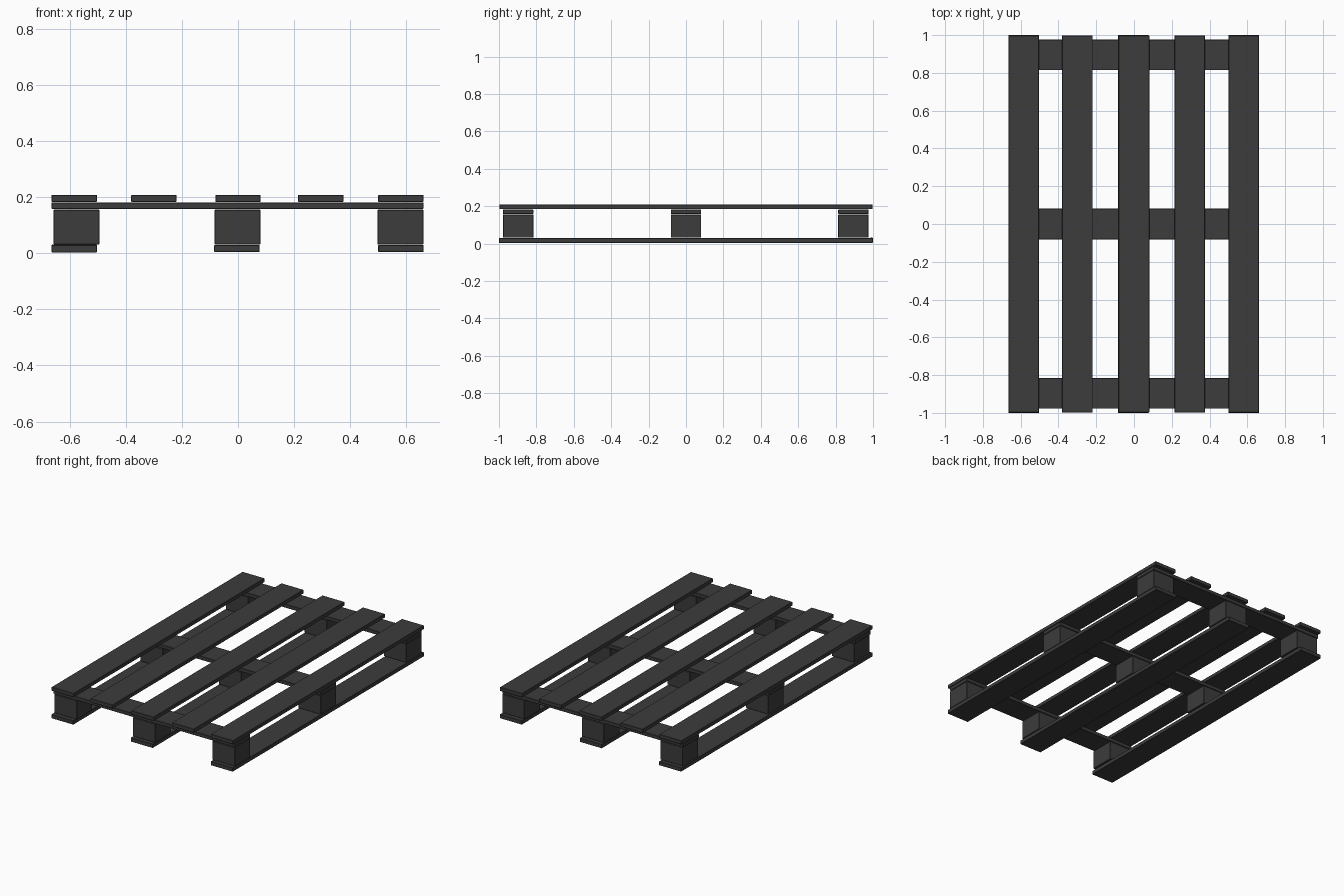
import bpy

cube = bpy.data.objects.get("Cube")
if cube:
    bpy.data.objects.remove(cube)

wood = bpy.data.materials.new("dark_grey_wood")
colour = (0.045, 0.045, 0.045, 1)
wood.diffuse_color = colour
wood.use_nodes = True
bsdf = wood.node_tree.nodes["Principled BSDF"]
bsdf.inputs["Base Color"].default_value = colour
bsdf.inputs["Roughness"].default_value = 0.8


def plank(name, centre, size, tilt=0):
    """Box with slightly worn edges; tilt is a small turn about the x axis."""
    bpy.ops.mesh.primitive_cube_add(size=1, location=centre, rotation=(tilt, 0, 0))
    obj = bpy.context.object
    obj.name = name
    obj.scale = size
    bpy.ops.object.transform_apply(location=False, rotation=False, scale=True)
    obj.data.materials.append(wood)
    bevel = obj.modifiers.new("worn_edge", 'BEVEL')
    bevel.width = 0.002
    bevel.segments = 1
    return obj


WIDTH = 0.162
ROWS = {"front": -0.897, "middle": 0, "back": 0.895}

# Deck boards running front to back
for i, x in enumerate((-0.584, -0.3, 0, 0.295, 0.581)):
    plank(f"deck_board_{i + 1}", (x, 0, 0.196), (WIDTH, 1.995, 0.025))

# Cross boards under the deck
for row, y in ROWS.items():
    plank(f"{row}_cross_board", (-0.002, y, 0.17), (1.326, WIDTH, 0.024))

# Three runners, each with three spacer blocks
runners = {"right": (-0.584, -0.576, 0.001), "middle": (-0.004, -0.002, 0),
           "left": (0.581, 0.579, 0)}
for side, (board_x, block_x, tilt) in runners.items():
    plank(f"{side}_bottom_board", (board_x, 0, 0.017), (WIDTH, 2, 0.026), tilt)
    for row, y in ROWS.items():
        plank(f"{side}_{row}_block", (block_x, y, 0.0935), (0.164, WIDTH, 0.124))
